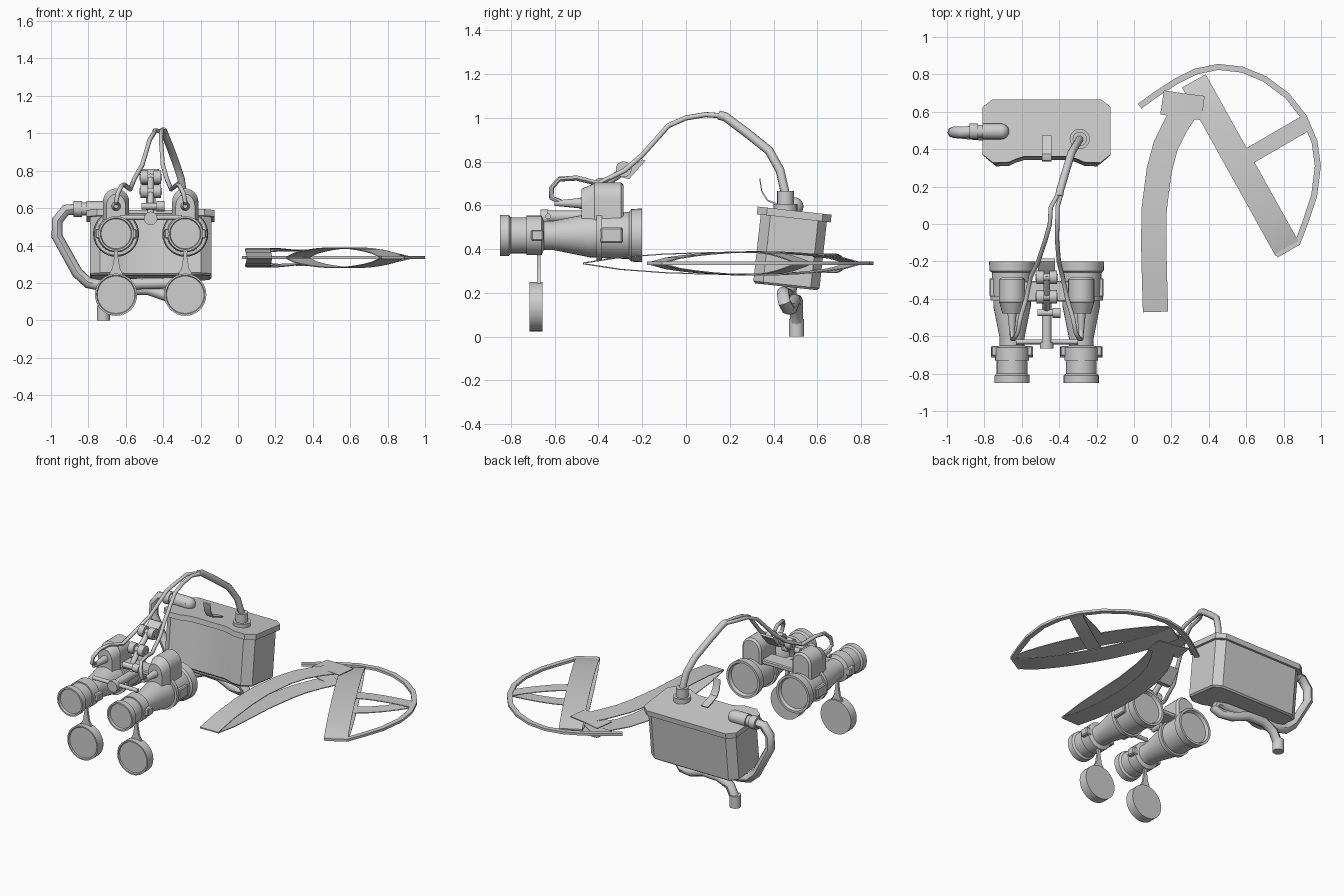
import bpy, bmesh
from math import cos, sin, pi
from mathutils import Vector, Matrix

cube = bpy.data.objects.get("Cube")
if cube:
    bpy.data.objects.remove(cube)

grey = bpy.data.materials.new("plain_grey")
grey.use_nodes = True
grey.diffuse_color = (0.62, 0.62, 0.62, 1)
grey.node_tree.nodes["Principled BSDF"].inputs["Base Color"].default_value = (0.62, 0.62, 0.62, 1)


def smooth(ob, angle=0.6):
    bpy.ops.object.select_all(action='DESELECT')
    ob.select_set(True)
    bpy.context.view_layer.objects.active = ob
    bpy.ops.object.shade_smooth_by_angle(angle=angle)


def finish(bm, name, bevel=0):
    """Turn a bmesh into a shaded object, chamfering its sharp edges."""
    bmesh.ops.recalc_face_normals(bm, faces=bm.faces)
    if bevel:
        sharp = [e for e in bm.edges if e.calc_face_angle(0) > 0.9]
        bmesh.ops.bevel(bm, geom=sharp, offset=bevel, segments=1, affect='EDGES', clamp_overlap=True)
    mesh = bpy.data.meshes.new(name)
    bm.to_mesh(mesh)
    bm.free()
    mesh.materials.append(grey)
    ob = bpy.data.objects.new(name, mesh)
    bpy.context.collection.objects.link(ob)
    smooth(ob)


def prism(name, outline, place, lo, hi, bevel=0):
    """Extrude a 2D outline; place(u, v, w) maps it into space."""
    bm = bmesh.new()
    a, b = ([bm.verts.new(place(u, v, w)) for u, v in outline] for w in (lo, hi))
    n = len(outline)
    bm.faces.new(a)
    bm.faces.new(b)
    for i in range(n):
        j = (i + 1) % n
        bm.faces.new((a[i], a[j], b[j], b[i]))
    finish(bm, name, bevel)


def lathe(name, profile, x, z, n=32):
    """Revolve (radius, y) pairs about a line along y, capping both ends."""
    bm = bmesh.new()
    rings = [[bm.verts.new((x + r * cos(2 * pi * i / n), y, z + r * sin(2 * pi * i / n)))
              for i in range(n)] for r, y in profile]
    for a, b in zip(rings, rings[1:]):
        for i in range(n):
            j = (i + 1) % n
            bm.faces.new((a[i], a[j], b[j], b[i]))
    bm.faces.new(rings[0])
    bm.faces.new(rings[-1])
    finish(bm, name)


def rod(name, p, q, r1, r2=None, n=20):
    p, q = Vector(p), Vector(q)
    m = Matrix.Translation((p + q) / 2) @ (q - p).to_track_quat('Z', 'Y').to_matrix().to_4x4()
    bm = bmesh.new()
    bmesh.ops.create_cone(bm, cap_ends=True, segments=n, radius1=r1,
                          radius2=r1 if r2 is None else r2, depth=(q - p).length, matrix=m)
    finish(bm, name)


def block(name, loc, size, bevel=0.006):
    bm = bmesh.new()
    bmesh.ops.create_cube(bm, size=1, matrix=Matrix.Translation(loc) @ Matrix.Diagonal((*size, 1)))
    finish(bm, name, bevel)


def hose(name, pts, r):
    cu = bpy.data.curves.new(name, 'CURVE')
    cu.dimensions, cu.bevel_depth, cu.bevel_resolution, cu.use_fill_caps = '3D', r, 2, True
    sp = cu.splines.new('POLY')
    sp.points.add(len(pts) - 1)
    for pt, co in zip(sp.points, pts):
        pt.co = (*co, 1)
    ob = bpy.data.objects.new(name, cu)
    bpy.context.collection.objects.link(ob)
    cu.materials.append(grey)
    bpy.ops.object.select_all(action='DESELECT')
    ob.select_set(True)
    bpy.context.view_layer.objects.active = ob
    bpy.ops.object.convert(target='MESH')
    smooth(bpy.context.view_layer.objects.active, 0.8)


def ribbon(name, pts, width, thick=0.005):
    """Thin flat webbing that follows pts."""
    bm = bmesh.new()
    pts = [Vector(p) for p in pts]
    rows = []
    for i, p in enumerate(pts):
        t = pts[min(i + 1, len(pts) - 1)] - pts[max(i - 1, 0)]
        side = Vector((-t.y, t.x, 0)).normalized() * width / 2
        up = Vector((0, 0, thick / 2))
        rows.append([bm.verts.new(p + v) for v in (side + up, up - side, -side - up, side - up)])
    for a, b in zip(rows, rows[1:]):
        for i in range(4):
            j = (i + 1) % 4
            bm.faces.new((a[i], a[j], b[j], b[i]))
    bm.faces.new(rows[0])
    bm.faces.new(rows[-1])
    finish(bm, name)


# Two optical tubes with housings, caps and cable branches
ZC, MID = 0.463, -0.467
BODY = [(0.08, -0.835), (0.084, -0.85), (0.094, -0.85), (0.094, -0.81), (0.082, -0.8),
        (0.082, -0.73), (0.09, -0.73), (0.09, -0.66), (0.066, -0.65), (0.066, -0.61),
        (0.1, -0.44), (0.1, -0.41), (0.116, -0.41), (0.116, -0.385), (0.104, -0.385),
        (0.108, -0.26), (0.12, -0.25), (0.123, -0.2), (0.108, -0.2), (0.1, -0.22)]
CAP = [(0.1, -0.708), (0.104, -0.715), (0.113, -0.715), (0.113, -0.655)]
ARCH = [(0.07, 0.5), *((0.07 * cos(pi * i / 12), 0.635 + 0.07 * sin(pi * i / 12))
                       for i in range(13)), (-0.07, 0.5)]
for side, s in (("right", -1), ("left", 1)):
    x = MID + s * 0.185
    lathe(side + "_optic_tube", BODY, x, ZC)
    block(side + "_focus_tabs", (x, -0.68, ZC), (0.222, 0.055, 0.05))
    block(side + "_rear_tab", (x + s * 0.095, -0.34, ZC), (0.05, 0.1, 0.07))
    prism(side + "_housing", ARCH, lambda u, v, w: (x + u, w, v), -0.43, -0.285, 0.012)
    prism(side + "_housing_nose", ARCH,
          lambda u, v, w: (x + u * (0.74 if w < -0.45 else 0.97), w,
                           v - (0.03 if w < -0.45 else 0.004)), -0.478, -0.42)
    rod(side + "_plug", (x, -0.6, 0.61), (x, -0.47, 0.61), 0.012, 0.025)
    lathe(side + "_lens_cap", CAP, x, 0.137)
    prism(side + "_cap_tether",
          [(0.012, 0.4), (0.01, 0.34), (0.02, 0.28), (0.042, 0.235),
           (-0.042, 0.235), (-0.02, 0.28), (-0.01, 0.34), (-0.012, 0.4)],
          lambda u, v, w: (x + u, w, v), -0.68, -0.665)
    hose(side + "_cable",
         [(x, -0.56, 0.61), (x, -0.615, 0.635), (x - s * 0.01, -0.615, 0.68),
          (x - s * 0.03, -0.58, 0.72), (MID + s * 0.14, -0.5, 0.725), (MID + s * 0.11, -0.4, 0.7),
          (MID + s * 0.085, -0.28, 0.76), (MID + 0.01 + s * 0.055, -0.2, 0.83),
          (MID + 0.025 + s * 0.03, -0.08, 0.965), (MID + 0.037 + s * 0.02, 0.0, 1.0),
          (MID + 0.04 + s * 0.018, 0.09, 1.015), (MID + 0.07 + s * 0.008, 0.16, 1.01)], 0.012)

# Bridge and hinged mount between the tubes
rod("bridge_bar", (-0.63, -0.63, 0.55), (-0.3, -0.63, 0.55), 0.013)
block("bridge_plate", (MID, -0.36, 0.56), (0.26, 0.11, 0.03))
rod("mount_pin", (MID, -0.65, 0.55), (MID, -0.36, 0.55), 0.026)
rod("mount_pin_knob", (MID, -0.665, 0.545), (MID, -0.63, 0.545), 0.036)
hose("mount_arm", [(MID, -0.46, 0.55), (MID, -0.45, 0.62), (MID, -0.38, 0.69), (MID, -0.27, 0.77)], 0.018)
rod("clamp_knob", (MID - 0.05, -0.475, 0.61), (MID + 0.06, -0.475, 0.61), 0.018)
rod("clamp_knob_head", (MID + 0.03, -0.475, 0.61), (MID + 0.075, -0.475, 0.61), 0.027)
for i, (y, z) in enumerate(((-0.39, 0.69), (-0.285, 0.765))):
    for s in (-1, 1):
        rod(f"hinge_{i}_{s}", (MID + s * 0.015, y, z), (MID + s * 0.055, y, z), 0.036)
    rod(f"hinge_pin_{i}", (MID - 0.06, y, z), (MID + 0.06, y, z), 0.018)
prism("mount_shoe", [(-0.3, 0.73), (-0.26, 0.72), (-0.185, 0.805), (-0.2, 0.81), (-0.26, 0.77)],
      lambda u, v, w: (MID + w, u, v), -0.045, 0.045)

# Main cable arching over to the power box
hose("main_cable", [(-0.4, 0.15, 1.013), (-0.395, 0.18, 1.005), (-0.365, 0.28, 0.93),
                    (-0.335, 0.38, 0.85), (-0.305, 0.43, 0.76), (-0.29, 0.455, 0.65)], 0.021)
rod("cable_socket", (-0.29, 0.455, 0.57), (-0.29, 0.455, 0.665), 0.038)
rod("cable_socket_flange", (-0.29, 0.455, 0.57), (-0.29, 0.455, 0.607), 0.054)

# Power box, leaning slightly back, with a dished front
TILT = Matrix.Translation((MID, 0.458, 0.228)) @ Matrix.Rotation(-0.11, 4, 'X')


def box_outline(hx, hy):
    half = [(hx - 0.05, hy), (hx, hy - 0.04), (hx, -hy + 0.045), (hx - 0.055, -hy),
            (0.2, -hy + 0.003), (0.165, -hy + 0.02), (0.12, -hy + 0.034)]
    return half + [(-x, y) for x, y in reversed(half)]


def tilted(u, v, w):
    return TILT @ Vector((u, v, w))


prism("box_body", box_outline(0.325, 0.152), tilted, 0, 0.33, 0.01)
prism("box_lid", box_outline(0.342, 0.17), tilted, 0.315, 0.35)
clip = [(0.47, 0.585), (0.42, 0.6), (0.37, 0.62), (0.345, 0.66), (0.335, 0.72)]
prism("lid_clip", clip + [(y + 0.004, z + 0.006) for y, z in reversed(clip)],
      lambda u, v, w: (MID + w, u, v), -0.025, 0.025)

# Air hose down the side, looping under the box to the drain nozzle
rod("lid_elbow", (-0.71, 0.495, 0.595), (-0.81, 0.495, 0.595), 0.042)
bm = bmesh.new()
bmesh.ops.create_uvsphere(bm, u_segments=20, v_segments=12, radius=0.042,
                          matrix=Matrix.Translation((-0.71, 0.495, 0.595)))
finish(bm, "elbow_end")
rod("hose_nut", (-0.81, 0.495, 0.595), (-0.845, 0.495, 0.595), 0.034)
rod("hose_collar", (-0.835, 0.495, 0.595), (-0.88, 0.495, 0.595), 0.042)
hose("side_hose", [(-0.86, 0.495, 0.595), (-0.92, 0.49, 0.59), (-0.965, 0.49, 0.535), (-0.968, 0.49, 0.45),
                   (-0.86, 0.48, 0.255), (-0.8, 0.475, 0.2), (-0.72, 0.47, 0.185),
                   (-0.55, 0.46, 0.195), (-0.35, 0.445, 0.2), (-0.28, 0.445, 0.185), (-0.26, 0.45, 0.155),
                   (-0.3, 0.465, 0.13), (-0.38, 0.48, 0.13), (-0.48, 0.495, 0.165), (-0.6, 0.505, 0.165),
                   (-0.68, 0.505, 0.13), (-0.72, 0.505, 0.05)], 0.03)
rod("drain_nozzle", (-0.72, 0.505, 0), (-0.72, 0.505, 0.08), 0.035)

# Head harness: upper and lower webbing layers that meet at their ends
ZH, RISE = 0.335, 0.05
TAIL = [(0.115, -0.47), (0.11, -0.3), (0.105, -0.1), (0.108, 0.08), (0.135, 0.29),
        (0.17, 0.42), (0.225, 0.53), (0.29, 0.63)]
TAIL_RISE = [0.03, 0.55, 0.85, 0.97, 1, 0.95, 0.85, 0.7]
for layer, s in (("upper", 1), ("lower", -1)):
    ribbon(layer + "_tail_strap", [(x, y, ZH + s * RISE * h) for (x, y), h in zip(TAIL, TAIL_RISE)], 0.135)
    band = []
    for i in range(13):
        t = i / 12
        band.append((0.32 + 0.5 * t, 0.765 - 0.9 * t, ZH + s * (0.003 + RISE * sin(pi * t) ** 0.65)))
    ribbon(layer + "_wide_band", band, 0.145)
    ribbon(layer + "_side_strut", [(0.61 + 0.31 * t, 0.36 + 0.18 * t, ZH + s * RISE * (1 - t ** 1.6))
                                   for t in (0, 0.25, 0.5, 0.75, 1)], 0.088)
    ribbon(layer + "_junction", [(0.15, 0.65, ZH + s * 0.03), (0.25, 0.635, ZH + s * 0.039),
                                 (0.37, 0.62, ZH + s * 0.042)], 0.13)

# Outer rim of the harness
RIM = [(0.03, 0.63), (0.12, 0.695), (0.22, 0.76), (0.33, 0.815), (0.45, 0.84), (0.58, 0.825),
       (0.7, 0.775), (0.82, 0.685), (0.91, 0.57), (0.965, 0.44), (0.983, 0.31), (0.963, 0.15),
       (0.92, 0.02), (0.875, -0.1), (0.76, -0.165)]
ribbon("outer_rim", [(x, y, ZH) for x, y in RIM], 0.032, thick=0.016)
